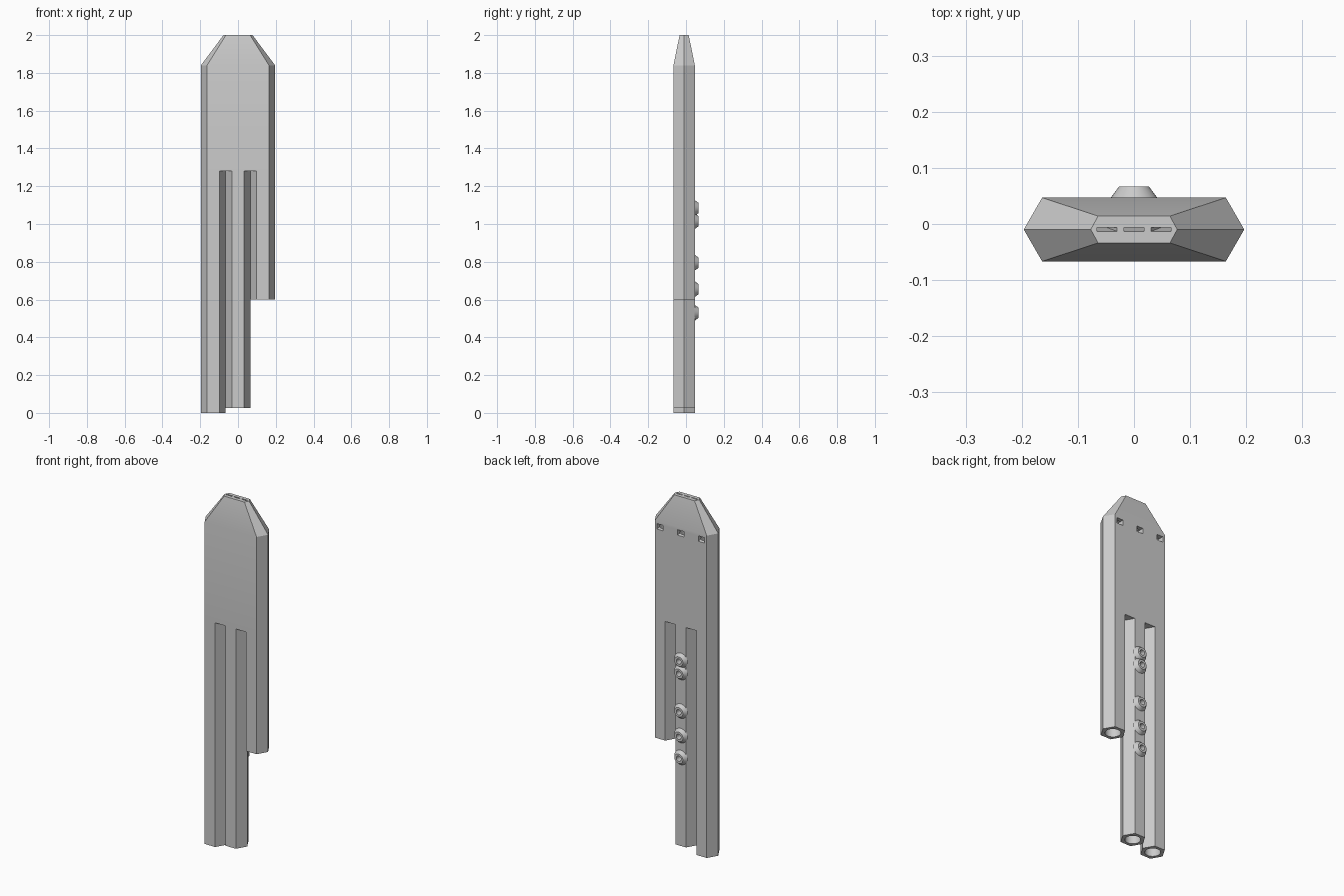
import bpy, bmesh, math

if "Cube" in bpy.data.objects:
    bpy.data.objects.remove(bpy.data.objects["Cube"])

R = 0.0655                      # pipe hexagon radius
HY = R * math.sqrt(3) / 2       # half thickness of a pipe
YC = -0.0098                    # depth centre of the pipes
BACK = YC + HY                  # back face of the body
SPLIT, SHOULDER, TOP = 1.28, 1.84, 2.0
BORE = 0.040

grey = bpy.data.materials.new("plain grey")
grey.use_nodes = True
grey.diffuse_color = (0.6, 0.6, 0.6, 1)
grey.node_tree.nodes["Principled BSDF"].inputs["Base Color"].default_value = (0.6, 0.6, 0.6, 1)


def loft(name, rings):
    """Closed solid through rings of equal point count."""
    bm = bmesh.new()
    loops = [[bm.verts.new(p) for p in ring] for ring in rings]
    n = len(loops[0])
    for a, b in zip(loops, loops[1:]):
        for i in range(n):
            j = (i + 1) % n
            bm.faces.new((a[i], a[j], b[j], b[i]))
    bm.faces.new(loops[0][::-1])
    bm.faces.new(loops[-1])
    bmesh.ops.recalc_face_normals(bm, faces=bm.faces)
    me = bpy.data.meshes.new(name)
    bm.to_mesh(me)
    bm.free()
    me.materials.append(grey)
    ob = bpy.data.objects.new(name, me)
    bpy.context.collection.objects.link(ob)
    return ob


def hexagon(cx, wide, flat, deep, z):
    return [(cx + x, YC + y, z) for x, y in
            ((wide, 0), (flat, deep), (-flat, deep), (-wide, 0), (-flat, -deep), (flat, -deep))]


def circle(r, place, n=32):
    return [place(r * math.cos(2 * math.pi * i / n), r * math.sin(2 * math.pi * i / n))
            for i in range(n)]


def slot(cx, half, cy, thick, z):
    return [(cx + sx * half, cy + sy * thick, z) for sx, sy in ((-1, -1), (1, -1), (1, 1), (-1, 1))]


def window_ring(cx, half, y, low, high):
    return [(cx - half, y, low), (cx + half, y, low), (cx + half, y, high), (cx - half, y, high)]


def upright(cx, r, z0, z1):
    return loft("bore_cutter", [circle(r, lambda a, b, z=z: (cx + a, YC + b, z)) for z in (z0, z1)])


def facing_back(name, z, *stations):
    """Round solid along y at height z, from (radius, y) stations."""
    return loft(name, [circle(r, lambda a, b, y=y: (a, y, z + b)) for r, y in stations])


def activate(ob):
    bpy.ops.object.select_all(action='DESELECT')
    ob.select_set(True)
    bpy.context.view_layer.objects.active = ob


def cut(ob, cutter):
    activate(ob)
    mod = ob.modifiers.new("cut", 'BOOLEAN')
    mod.operation = 'DIFFERENCE'
    mod.solver = 'EXACT'
    mod.object = cutter
    bpy.ops.object.modifier_apply(modifier=mod.name)
    bpy.data.objects.remove(cutter)


# Joined upper body with the tapered mouthpiece
wide = 3 * R
head = loft("mouthpiece_body", [
    hexagon(0, wide, wide - R / 2, HY, SPLIT),
    hexagon(0, wide, wide - R / 2, HY, SHOULDER),
    hexagon(0, 0.077, 0.064, 0.024, TOP)])
parts = [head]

# Three pipes with bores, air channels and sound windows
pipes = {}
for name, side, bottom in (("right_pipe", -1, 0), ("middle_pipe", 0, 0.025), ("left_pipe", 1, 0.6)):
    cx = side * 2 * R
    pipe = loft(name, [hexagon(cx, R, R / 2, HY, z) for z in (bottom, SPLIT)])
    cut(pipe, upright(cx, BORE, bottom - 0.1, SPLIT + 0.1))
    cut(head, upright(cx, BORE, SPLIT - 0.1, 1.805))
    cut(head, loft("window_cutter", [
        window_ring(cx, 0.02, BACK + 0.01, 1.792, 1.825),
        window_ring(cx, 0.02, 0.012, 1.80, 1.825)]))
    cut(head, loft("air_channel_cutter", [
        slot(side * 0.0475, 0.018, YC, 0.0035, TOP + 0.002),
        slot(cx, 0.017, 0.022, 0.0035, 1.815)]))
    pipes[name] = pipe
    parts.append(pipe)

# Raised finger holes on the back of the middle pipe
for i, z in enumerate((1.085, 1.015, 0.795, 0.655, 0.53)):
    collar = facing_back(f"finger_hole_{i + 1}", z, (0.042, BACK - 0.001), (0.027, 0.0665))
    for ob in (collar, pipes["middle_pipe"]):
        cut(ob, facing_back("hole_cutter", z, (0.015, YC), (0.015, 0.1)))
    parts.append(collar)

for ob in parts:
    activate(ob)
    bpy.ops.object.shade_smooth_by_angle(angle=math.radians(30))
